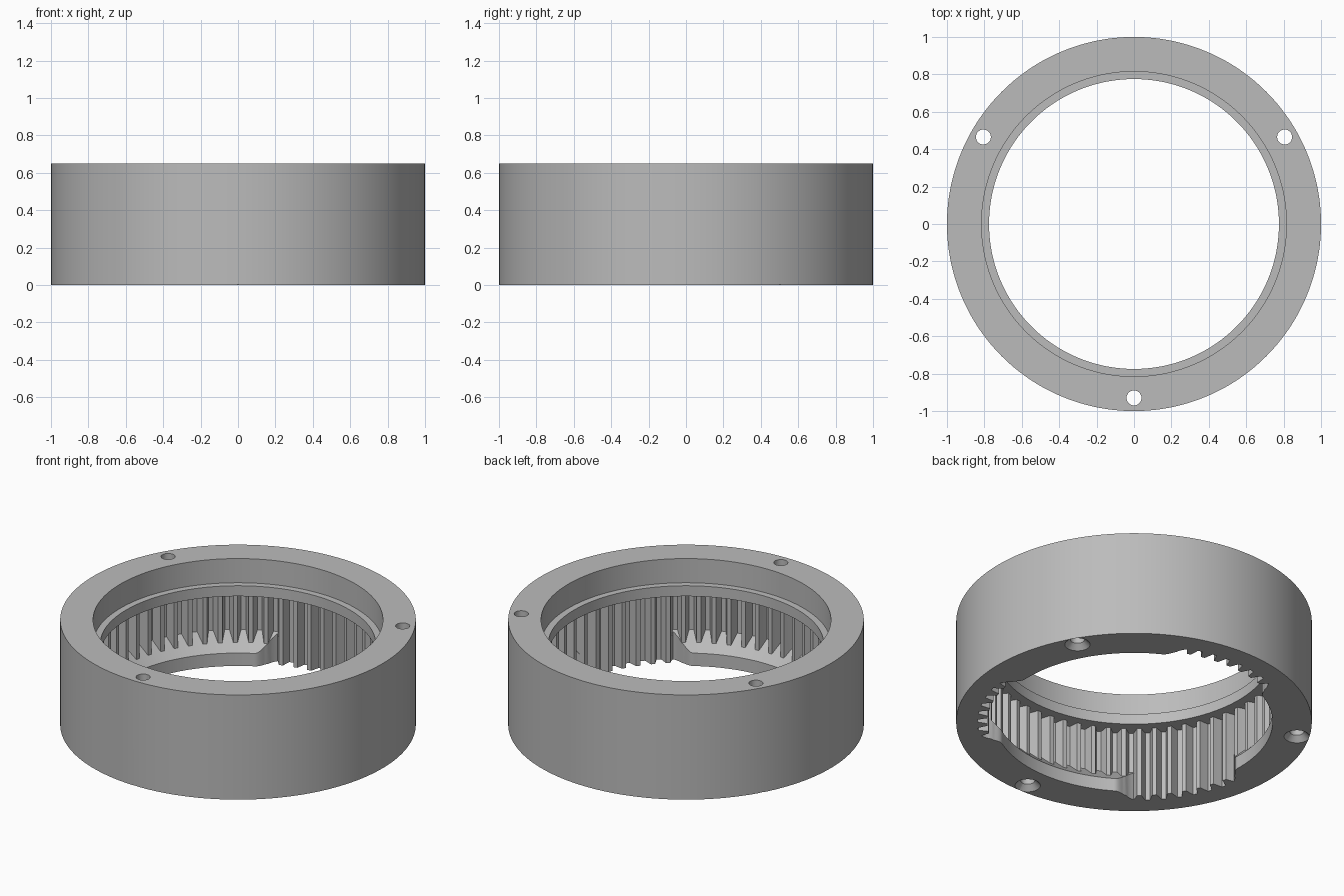
import bpy
import bmesh
import math

cube = bpy.data.objects.get("Cube")
if cube:
    bpy.data.objects.remove(cube, do_unlink=True)

HEIGHT, OUTER = 0.65, 1.0
BORE, LIP = 0.815, 0.775             # upper bore and retaining lip
LIP_TOP, LIP_BOTTOM = 0.5, 0.435
TIP, ROOT, TEETH = 0.825, 0.88, 60
FLANGE, FLANGE_TOP = 0.78, 0.08      # bottom flange with a sloped top
HOLE_ANGLES = [30, 150, 270]

steel = bpy.data.materials.new("plain grey")
steel.use_nodes = True
grey = (0.5, 0.5, 0.5, 1)
steel.diffuse_color = grey
steel.node_tree.nodes["Principled BSDF"].inputs["Base Color"].default_value = grey


def make_object(name, bm):
    bmesh.ops.recalc_face_normals(bm, faces=bm.faces)
    mesh = bpy.data.meshes.new(name)
    bm.to_mesh(mesh)
    bm.free()
    obj = bpy.data.objects.new(name, mesh)
    bpy.context.collection.objects.link(obj)
    mesh.materials.append(steel)
    return obj


def opening_radius(degrees):
    """Bottom opening: wide between the screws, narrow beside them."""
    offset = abs((degrees - 90 + 60) % 120 - 60)
    t = min(max((28 - offset) / 10, 0), 1)
    return FLANGE + (ROOT + 0.005 - FLANGE) * t * t * (3 - 2 * t)


def section(degrees, gear):
    """Closed radial cross-section as (radius, height) pairs."""
    rim = min(opening_radius(degrees), gear)
    slope = FLANGE_TOP - FLANGE
    rim_top = 0 if rim >= ROOT else slope + rim
    gear_low = rim_top if rim == gear else slope + gear
    return [(rim, 0), (rim, rim_top), (gear, gear_low), (gear, LIP_BOTTOM),
            (LIP, LIP_BOTTOM), (LIP, LIP_TOP), (BORE, LIP_TOP),
            (BORE, HEIGHT), (OUTER, HEIGHT), (OUTER, 0)]


# Ring housing with internal teeth, skinned from radial sections
tooth = [(0, TIP), (0.14, TIP), (0.25, (TIP + ROOT) / 2), (0.36, ROOT),
         (0.5, ROOT), (0.64, ROOT), (0.75, (TIP + ROOT) / 2), (0.86, TIP)]
bm = bmesh.new()
columns = []
for n in range(TEETH):
    for fraction, gear in tooth:
        degrees = (n + fraction) * 360 / TEETH
        a = math.radians(degrees)
        columns.append([bm.verts.new((r * math.cos(a), r * math.sin(a), z))
                        for r, z in section(degrees, gear)])
for i, a in enumerate(columns):
    b = columns[(i + 1) % len(columns)]
    for j in range(len(a)):
        k = (j + 1) % len(a)
        bm.faces.new((a[j], b[j], b[k], a[k]))
bmesh.ops.remove_doubles(bm, verts=bm.verts, dist=0.00001)
housing = make_object("ring_gear_housing", bm)

# Screw holes, countersunk from below
bm = bmesh.new()
profile = [(0.0815, -0.01), (0.04, 0.0315), (0.04, HEIGHT + 0.05)]
for angle in HOLE_ANGLES:
    a = math.radians(angle)
    cx, cy = 0.93 * math.cos(a), 0.93 * math.sin(a)
    rings = [[bm.verts.new((cx + r * math.cos(s * math.tau / 32),
                            cy + r * math.sin(s * math.tau / 32), z))
              for s in range(32)] for r, z in profile]
    for low, high in zip(rings, rings[1:]):
        for s in range(32):
            t = (s + 1) % 32
            bm.faces.new((low[s], low[t], high[t], high[s]))
    bm.faces.new(rings[0])
    bm.faces.new(rings[-1])
cutter = make_object("screw_hole_cutter", bm)

cut = housing.modifiers.new("screw_holes", 'BOOLEAN')
cut.operation = 'DIFFERENCE'
cut.solver = 'EXACT'
cut.object = cutter
bpy.ops.object.select_all(action='DESELECT')
housing.select_set(True)
bpy.context.view_layer.objects.active = housing
bpy.ops.object.modifier_apply(modifier=cut.name)
bpy.data.objects.remove(cutter, do_unlink=True)
bpy.ops.object.shade_smooth_by_angle(angle=math.radians(25))
